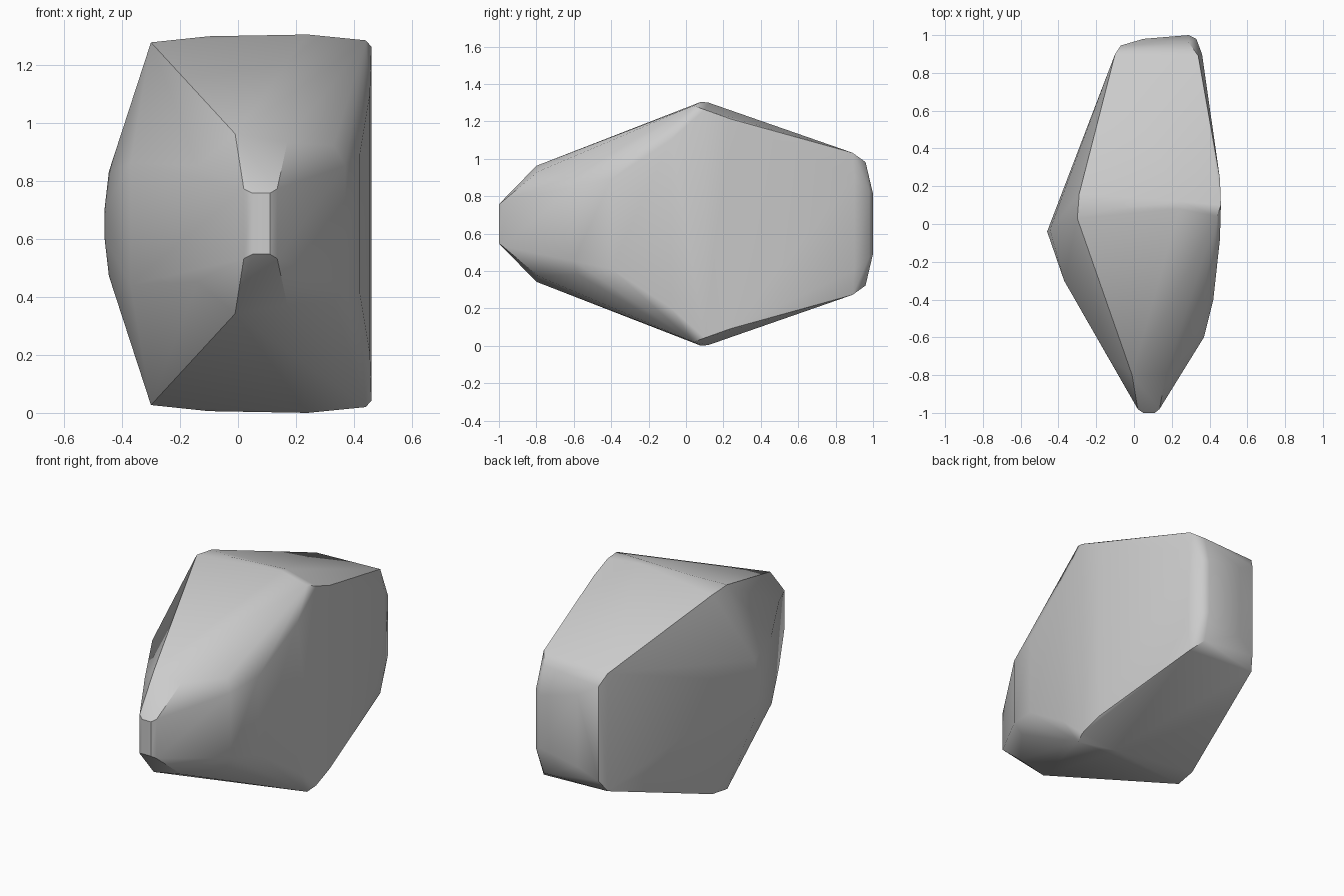
import bpy
import bmesh

cube = bpy.data.objects.get("Cube")
if cube:
    bpy.data.objects.remove(cube)

MID = 0.652  # mirror height of the stone

# Corner points of the upper half: x, y, height above the middle
CORNERS = [
    # top ridge
    (-0.30, 0.03, 0.625), (-0.29, 0.16, 0.61), (-0.10, 0.08, 0.646),
    (0.24, 0.08, 0.652), (0.24, 0.12, 0.648), (0.44, 0.04, 0.632), (0.46, 0.10, 0.61),
    (0.455, 0.24, 0.56),
    # rounded back end
    (-0.10, 0.90, 0.36), (0.34, 0.89, 0.38), (-0.07, 0.945, 0.29),
    (0.29, 0.96, 0.33), (0.05, 0.98, 0.22), (0.29, 1.0, 0.16),
    (0.33, 0.98, 0.18), (0.36, 0.90, 0.25),
    # narrow front tip
    (0.02, -0.98, 0.12), (0.05, -1.0, 0.105), (0.11, -1.0, 0.105),
    (0.135, -0.98, 0.12), (-0.01, -0.80, 0.31), (0.17, -0.79, 0.28),
    # bulging flanks
    (-0.46, -0.04, 0.05), (-0.445, -0.03, 0.18), (-0.37, -0.30, 0.21),
    (-0.14, -0.70, 0.20), (0.455, -0.08, 0.45), (0.42, -0.40, 0.24),
    (0.37, -0.60, 0.20), (0.33, -0.58, 0.27),
]

# Wrap a convex skin round the mirrored corners
bm = bmesh.new()
for x, y, h in CORNERS:
    for side in (1, -1):
        bm.verts.new((x, y, MID + side * h))
hull = bmesh.ops.convex_hull(bm, input=bm.verts)
loose = [v for v in bm.verts if not v.link_faces]
bmesh.ops.delete(bm, geom=loose, context="VERTS")
bmesh.ops.recalc_face_normals(bm, faces=bm.faces)

mesh = bpy.data.meshes.new("stone")
bm.to_mesh(mesh)
bm.free()
stone = bpy.data.objects.new("stone", mesh)
bpy.context.collection.objects.link(stone)

# Plain grey rock
grey = bpy.data.materials.new("stone grey")
grey.use_nodes = True
colour = (0.6, 0.6, 0.6, 1)
grey.diffuse_color = colour
grey.node_tree.nodes["Principled BSDF"].inputs["Base Color"].default_value = colour
mesh.materials.append(grey)

# Soft shading that keeps the sharpest corners
bpy.context.view_layer.objects.active = stone
stone.select_set(True)
bpy.ops.object.shade_smooth_by_angle(angle=0.6)
